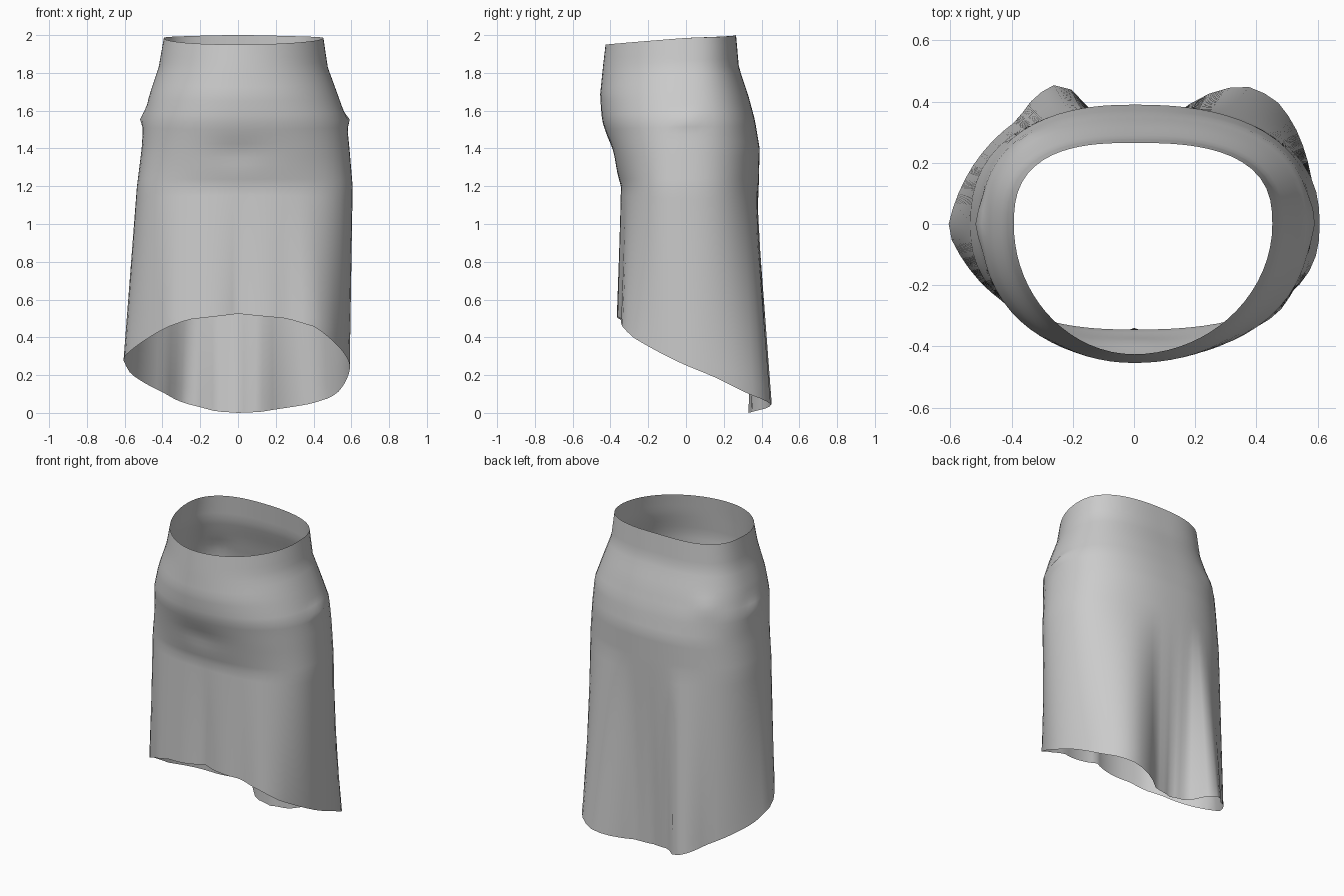
import bpy, bmesh
from math import pi, cos, sin, atan2, hypot, exp

if "Cube" in bpy.data.objects:
    bpy.data.objects.remove(bpy.data.objects["Cube"])

# Fitted levels: z, left, right, front, back half-extents, front and back roundness
LEVELS = [
    (2.00, .39, .45, .42, .265, 1.95, 2.7),
    (1.83, .42, .475, .44, .28, 2.0, 2.6),
    (1.68, .47, .53, .455, .33, 2.1, 2.5),
    (1.55, .50, .575, .445, .365, 2.2, 2.5),
    (1.40, .51, .59, .40, .39, 2.3, 2.4),
    (1.20, .535, .607, .345, .385, 2.5, 2.4),
]
# Slanted hem outline with two folds at the back: x, y, z
HEM = [
    (-.61, -.02, .29), (-.42, -.26, .43), (-.36, -.315, .46), (-.26, -.345, .495),
    (0, -.34, .525), (.26, -.34, .50), (.41, -.335, .455), (.48, -.28, .40),
    (.59, -.02, .26), (.58, .15, .19), (.52, .33, .10), (.46, .41, .07),
    (.37, .45, .045), (.28, .44, .03), (.12, .345, .005), (0, .33, 0),
    (-.12, .345, .008), (-.18, .43, .025), (-.26, .455, .045), (-.32, .42, .065),
    (-.38, .34, .10), (-.57, .11, .21),
]
COLS, UPPER, LOWER = 72, 20, 14


def level_radius(level, a):
    _, l, r, f, b, nf, nb = level
    c, s = cos(a), sin(a)
    n = nf if s < 0 else nb
    return ((abs(c) / (r if c > 0 else l)) ** n + (abs(s) / (b if s > 0 else f)) ** n) ** (-1 / n)


def body_radius(z, a):
    for hi, lo in zip(LEVELS, LEVELS[1:]):
        if z >= lo[0]:
            break
    t = min(1, max(0, (hi[0] - z) / (hi[0] - lo[0])))
    return level_radius(hi, a) * (1 - t) + level_radius(lo, a) * t


def hem_at(a):
    pts = sorted((atan2(y, x) % (2 * pi), hypot(x, y), z) for x, y, z in HEM)
    pts = [(pts[-1][0] - 2 * pi, *pts[-1][1:])] + pts + [(pts[0][0] + 2 * pi, *pts[0][1:])]
    for p, q in zip(pts, pts[1:]):
        if p[0] <= a <= q[0]:
            t = (a - p[0]) / (q[0] - p[0])
            return p[1] + (q[1] - p[1]) * t, p[2] + (q[2] - p[2]) * t


# Small puckers: angle, height, angular width, height width, depth
PUCKERS = [(pi, 1.56, .12, .035, .02), (0.02, 1.55, .12, .03, .018),
           (1.5 * pi, 1.38, .4, .07, -.012), (2.45, 1.62, .15, .05, .012)]


def pucker(z, a):
    total = 0
    for pa, pz, wa, wz, d in PUCKERS:
        da = (a - pa + pi) % (2 * pi) - pi
        total += d * exp(-(da / wa) ** 2 - ((z - pz) / wz) ** 2)
    return total


# Skirt cloth: an open single-layer tube from waist to hem
bm = bmesh.new()
rings = [[] for _ in range(UPPER + LOWER + 1)]
for i in range(COLS):
    a = 2 * pi * i / COLS
    hem_r, hem_z = hem_at(a)
    top = 1.985 + .015 * sin(a) if sin(a) > 0 else 1.985 + .035 * sin(a)
    hip = LEVELS[-1][0]
    for j, ring in enumerate(rings):
        if j <= UPPER:
            z = top + (hip - top) * j / UPPER
            r = body_radius(z, a)
        else:
            t = (j - UPPER) / LOWER
            z = hip + (hem_z - hip) * t
            r = body_radius(hip, a) * (1 - t) + hem_r * t
        r += pucker(z, a)
        ring.append(bm.verts.new((r * cos(a), r * sin(a), z)))
for upper, lower in zip(rings, rings[1:]):
    for i in range(COLS):
        k = (i + 1) % COLS
        bm.faces.new((lower[i], lower[k], upper[k], upper[i]))
mesh = bpy.data.meshes.new("skirt")
bm.to_mesh(mesh)
bm.free()
mesh.shade_smooth()
skirt = bpy.data.objects.new("skirt", mesh)
bpy.context.collection.objects.link(skirt)
